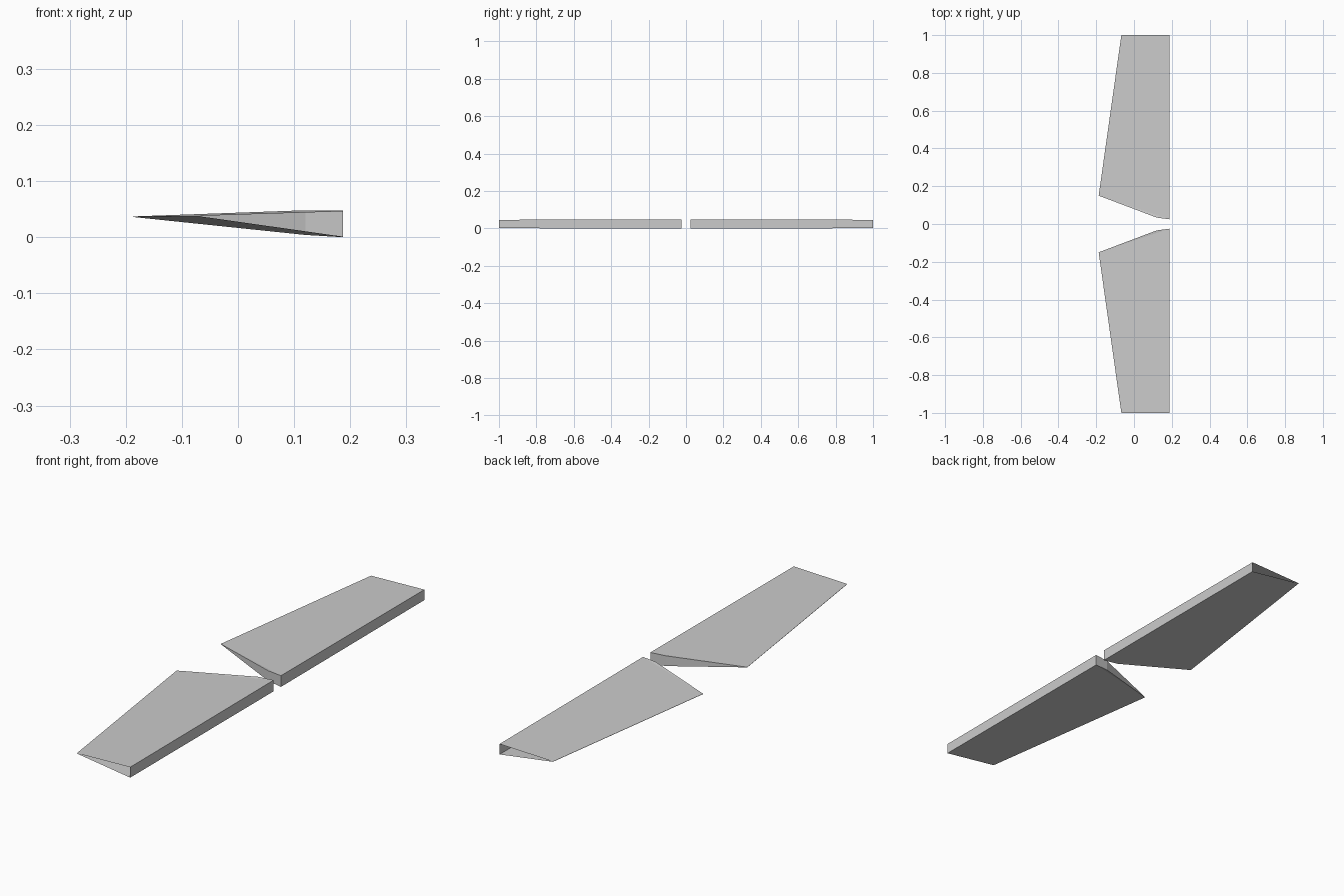
import bpy, bmesh

if "Cube" in bpy.data.objects:
    bpy.data.objects.remove(bpy.data.objects["Cube"])

# Plan outline of one half: (x, y, z top, z bottom), from hinge root round to hinge tip
OUTLINE = [
    (0.187, 0.025, 0.048, 0.000),   # hinge, root
    (0.120, 0.034, 0.048, 0.004),   # root corner
    (-0.187, 0.150, 0.037, 0.036),  # trailing edge, root
    (-0.067, 1.000, 0.038, 0.037),  # trailing edge, tip
    (0.187, 1.000, 0.046, 0.001),   # hinge, tip
]


def tail_surface(name, side):
    bm = bmesh.new()
    top = [bm.verts.new((x, side * y, zt)) for x, y, zt, zb in OUTLINE]
    low = [bm.verts.new((x, side * y, zb)) for x, y, zt, zb in OUTLINE]
    # Upper and lower skins, split into root and main panels
    for ring in (top, low):
        bm.faces.new((ring[0], ring[1], ring[2]))
        bm.faces.new((ring[0], ring[2], ring[3], ring[4]))
    # Root, trailing and hinge walls; the tip stays open
    for i in (0, 1, 2, 4):
        j = (i + 1) % 5
        bm.faces.new((top[i], top[j], low[j], low[i]))
    bmesh.ops.recalc_face_normals(bm, faces=bm.faces[:])
    mesh = bpy.data.meshes.new(name)
    bm.to_mesh(mesh)
    bm.free()
    bpy.context.collection.objects.link(bpy.data.objects.new(name, mesh))


# Left and right hinged tail surfaces
tail_surface("elevator_left", 1)
tail_surface("elevator_right", -1)
